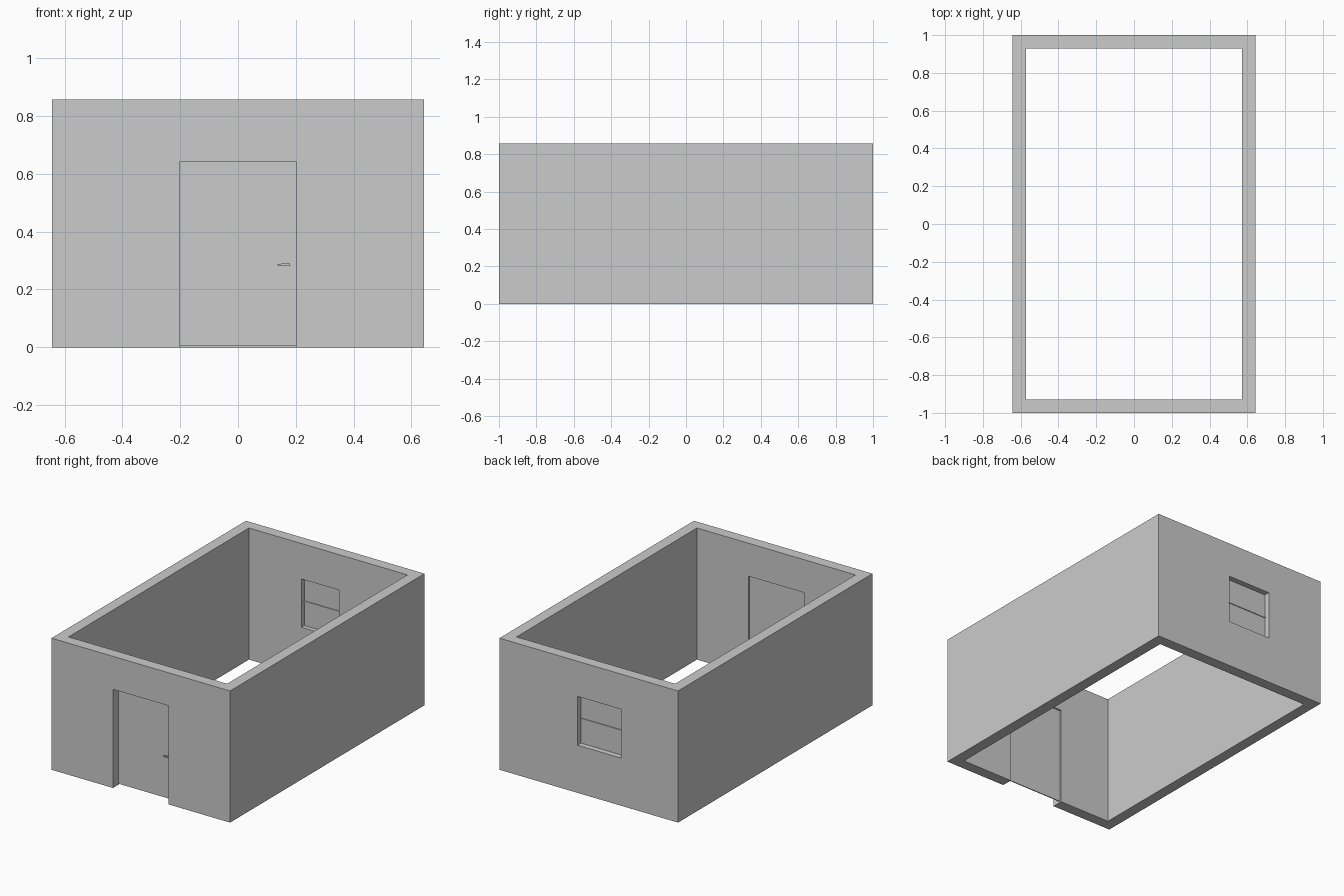
import bpy

if "Cube" in bpy.data.objects:
    bpy.data.objects.remove(bpy.data.objects["Cube"])


def box(name, x, y, z):
    """Box from (min, max) ranges on each axis."""
    bpy.ops.mesh.primitive_cube_add(size=1)
    o = bpy.context.object
    o.name = name
    for v in o.data.vertices:
        for i, (a, b) in enumerate((x, y, z)):
            v.co[i] = a if v.co[i] < 0 else b
    return o


def cut(target, x, y, z):
    """Subtract a box from the target and remove the cutter."""
    c = box("cutter", x, y, z)
    c.hide_render = True
    m = target.modifiers.new("cut", 'BOOLEAN')
    m.operation = 'DIFFERENCE'
    m.solver = 'EXACT'
    m.object = c
    bpy.context.view_layer.objects.active = target
    bpy.ops.object.modifier_apply(modifier=m.name)
    bpy.data.objects.remove(c, do_unlink=True)


W, H, T = 0.643, 0.857, 0.072
DOOR, DOOR_H = 0.2, 0.642

# Four walls, open at top and bottom
walls = box("walls", (-W, W), (-1, 1), (0, H))
cut(walls, (-W + T, W - T), (-1 + T, 1 - T), (-0.2, H + 0.2))

# Doorway in the front wall
cut(walls, (-DOOR, DOOR), (-1.1, -0.85), (-0.1, DOOR_H))

# Window opening in the back wall: wider outer pocket, narrower inner one
cut(walls, (-0.232, 0.082), (0.957, 1.1), (0.31, 0.628))
cut(walls, (-0.192, 0.077), (0.85, 1.1), (0.312, 0.626))

# Door panel with a small gap below
box("door", (-DOOR, DOOR), (-0.945, -0.939), (0.007, DOOR_H))

# Lever handle: stem, grip and thin tip
box("handle_stem", (0.165, 0.176), (-0.962, -0.945), (0.281, 0.290))
box("handle_grip", (0.148, 0.180), (-0.968, -0.960), (0.281, 0.290))
box("handle_tip", (0.137, 0.148), (-0.967, -0.961), (0.283, 0.288))

# Window pane and horizontal middle rail
box("window_pane", (-0.232, 0.082), (0.957, 0.963), (0.31, 0.628))
box("window_outer_rail", (-0.232, 0.082), (0.963, 0.968), (0.466, 0.474))
box("window_inner_rail", (-0.192, 0.077), (0.952, 0.957), (0.466, 0.474))
